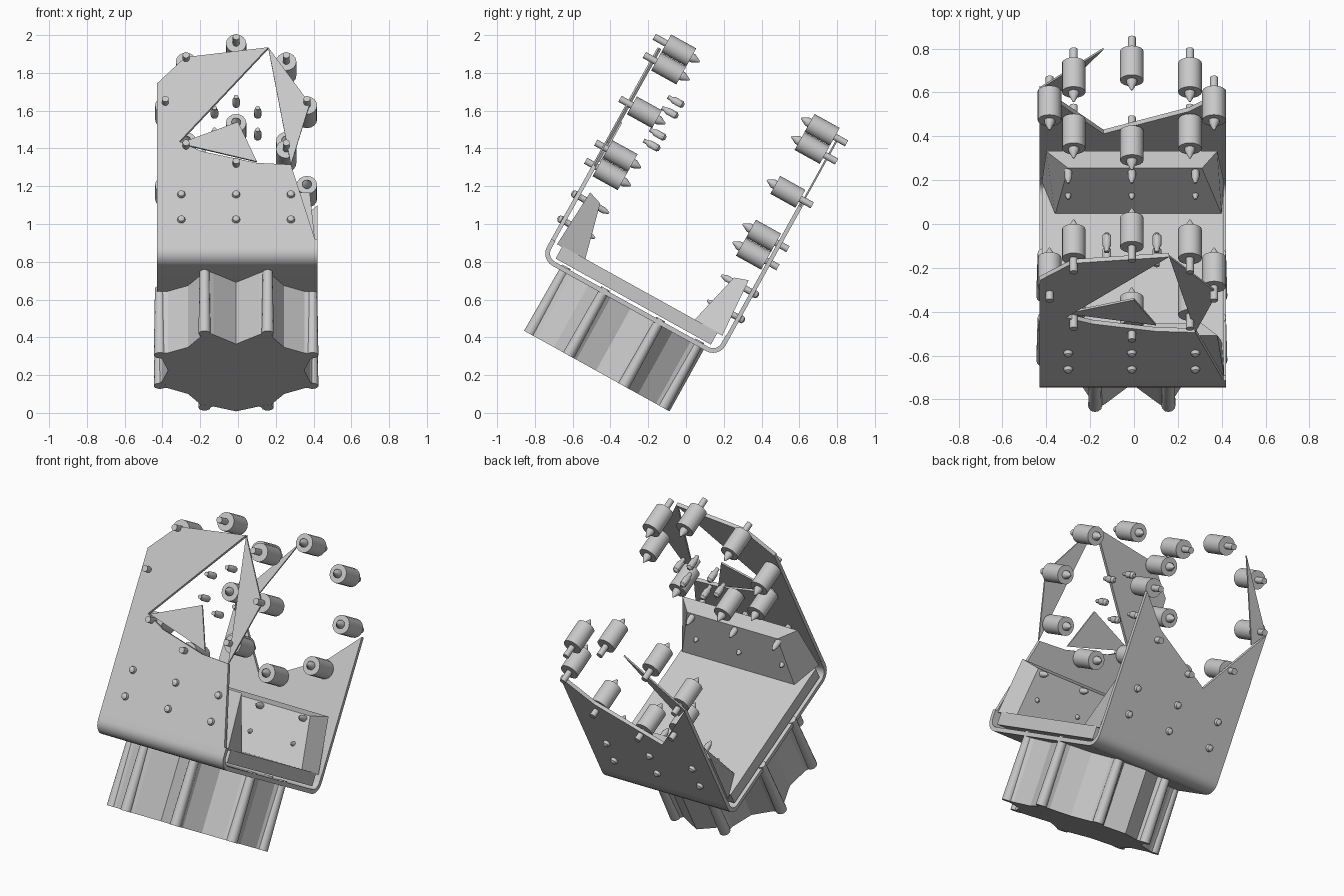
import bpy, bmesh
from math import sin, cos, pi, radians
from mathutils import Matrix, Vector

cube = bpy.data.objects.get("Cube")
if cube:
    bpy.data.objects.remove(cube, do_unlink=True)

grey = bpy.data.materials.new("light grey metal")
grey.use_nodes = True
grey.diffuse_color = (0.58, 0.58, 0.58, 1)
grey.node_tree.nodes["Principled BSDF"].inputs["Base Color"].default_value = (0.58, 0.58, 0.58, 1)

TILT = Matrix.Rotation(radians(-29), 4, 'X')
CX, MID = -0.01, -0.53      # centre of the assembly before tilting
RING = 1.285                # height of the roller ring centre


def finish(name, bm, smooth=False):
    bmesh.ops.recalc_face_normals(bm, faces=bm.faces)
    bm.transform(TILT)
    mesh = bpy.data.meshes.new(name)
    bm.to_mesh(mesh)
    bm.free()
    mesh.materials.append(grey)
    ob = bpy.data.objects.new(name, mesh)
    bpy.context.collection.objects.link(ob)
    if smooth:
        bpy.ops.object.select_all(action='DESELECT')
        ob.select_set(True)
        bpy.context.view_layer.objects.active = ob
        bpy.ops.object.shade_smooth_by_angle(angle=radians(35))
    return ob


def prism(name, points, shift, smooth=False):
    """Closed outline of 3D points, extruded along shift."""
    bm = bmesh.new()
    face = bm.faces.new([bm.verts.new(p) for p in points])
    out = bmesh.ops.extrude_face_region(bm, geom=[face])
    moved = [g for g in out["geom"] if isinstance(g, bmesh.types.BMVert)]
    bmesh.ops.translate(bm, verts=moved, vec=shift)
    return finish(name, bm, smooth)


def sheet(name, outline, y, thick=0.022):
    return prism(name, [(x, y, z) for x, z in outline], Vector((0, thick, 0)))


def lathe(name, profile, x, z, side, segments=16):
    """Turned part along y; profile holds (radius, y), side -1 mirrors it to the front."""
    bm = bmesh.new()
    loops = []
    for r, y in profile:
        yy = y if side > 0 else 2 * MID - y
        loops.append([bm.verts.new((x + r * cos(2 * pi * i / segments), yy,
                                    z + r * sin(2 * pi * i / segments)))
                      for i in range(segments)])
    for a, b in zip(loops, loops[1:]):
        for i in range(segments):
            j = (i + 1) % segments
            bm.faces.new((a[i], a[j], b[j], b[i]))
    bm.faces.new(loops[0])
    bm.faces.new(loops[-1])
    return finish(name, bm, True)


# U-shaped bracket with rounded lower corners
def u_path(inset):
    r = 0.075 - inset
    left, right, low = -1.07 + inset, 0.01 - inset, 0.338 + inset
    pts = [(left, 0.46)]
    for cx, start in ((left + r, pi), (right - r, 1.5 * pi)):
        pts += [(cx + r * cos(start + k * pi / 12), low + r + r * sin(start + k * pi / 12))
                for k in range(7)]
    return pts + [(right, 0.46)]


outline = u_path(0) + u_path(0.025)[::-1]
prism("bracket_base", [(-0.43, y, z) for y, z in outline], Vector((0.85, 0, 0)), True)

# Front and rear plates with their broken upper edges
sheet("front_plate", [(-0.43, 0.45), (0.41, 0.45), (0.28, 0.91), (0.1, 0.92), (-0.19, 0.99),
                      (-0.31, 1.05), (0.16, 1.62), (-0.28, 1.56), (-0.43, 1.4)], -1.07)
sheet("front_plate_sliver", [(0.16, 1.62), (0.38, 1.28), (0.28, 0.91)], -1.07, 0.01)
sheet("front_plate_shard", [(-0.31, 1.05), (0, 1.18), (0.1, 0.94)], -1.05, 0.01)
sheet("rear_plate", [(-0.43, 0.45), (0.42, 0.45), (0.42, 1.25), (0.25, 1.08),
                     (-0.14, 0.87), (-0.43, 1.28)], -0.012)
sheet("rear_plate_sliver", [(-0.43, 1.28), (-0.14, 1.65), (-0.36, 1.2)], -0.006, 0.01)

# Inner tray floor and its sloping end pockets
prism("tray_floor", [(-0.42, -1.0, 0.38), (0.41, -1.0, 0.38), (0.41, -0.06, 0.38),
                     (-0.42, -0.06, 0.38)], Vector((0, 0, 0.075)))
for side, label in ((1, "rear"), (-1, "front")):
    bm = bmesh.new()
    ends = []
    for left in (True, False):
        section = [(-0.36 if left else 0.4, -0.2, 0.45), (-0.3 if left else 0.31, -0.125, 0.75),
                   (-0.4 if left else 0.38, -0.05, 0.775), (-0.42 if left else 0.41, -0.03, 0.45)]
        ends.append([bm.verts.new((x, y if side > 0 else 2 * MID - y, z)) for x, y, z in section])
    for end in ends:
        bm.faces.new(end)
    for i in range(4):
        j = (i + 1) % 4
        bm.faces.new((ends[0][i], ends[0][j], ends[1][j], ends[1][i]))
    finish(label + "_tray_pocket", bm)

# Rollers in a ring of eight on each plate: pin outside, barrel, pointed tip inside
ROLLER = [(0.004, -0.222), (0.024, -0.185), (0.024, -0.172), (0.054, -0.172), (0.054, -0.02),
          (0.018, -0.02), (0.018, 0.052)]
SCREW = [(0.006, -0.19), (0.018, -0.16), (0.018, 0.01), (0.022, 0.012), (0.018, 0.028), (0.006, 0.035)]
for side, label in ((1, "rear"), (-1, "front")):
    for k in range(8):
        a = k * pi / 4
        lathe(label + "_roller", ROLLER, CX + 0.375 * cos(a), RING + 0.375 * sin(a), side)
    for x in (-0.29, 0, 0.29):
        for z in (0.575, 0.727):
            lathe(label + "_screw", SCREW, CX + x, z, side, 10)

# Small pins around the front ring centre
PIN = [(0.01, -0.262), (0.02, -0.25), (0.02, -0.2), (0.012, -0.185), (0.012, -0.165)]
for k in range(6):
    a = pi / 6 + k * pi / 3
    lathe("small_pin", PIN, CX + 0.132 * cos(a), RING + 0.132 * sin(a), -1, 10)

# Lobed motor housing with eight bolt bosses
HUB = -0.525
profile = []
for k in range(8):
    a = k * pi / 4
    valley = 0.445 if k == 2 else 0.29 if k == 6 else 0.36
    for da, r in ((0, valley), (0.3, 0.41), (0.36, 0.445), (0.43, 0.445), (0.49, 0.41)):
        profile.append((CX + r * cos(a + da), HUB + r * sin(a + da), -0.035))
prism("motor_housing", profile, Vector((0, 0, 0.375)))
for k in range(8):
    a = pi / 8 + k * pi / 4
    bm = bmesh.new()
    bmesh.ops.create_cone(bm, cap_ends=True, segments=12, radius1=0.032, radius2=0.026, depth=0.405)
    bmesh.ops.translate(bm, verts=bm.verts,
                        vec=(CX + 0.437 * cos(a), HUB + 0.437 * sin(a), 0.167))
    finish("housing_boss", bm, True)
